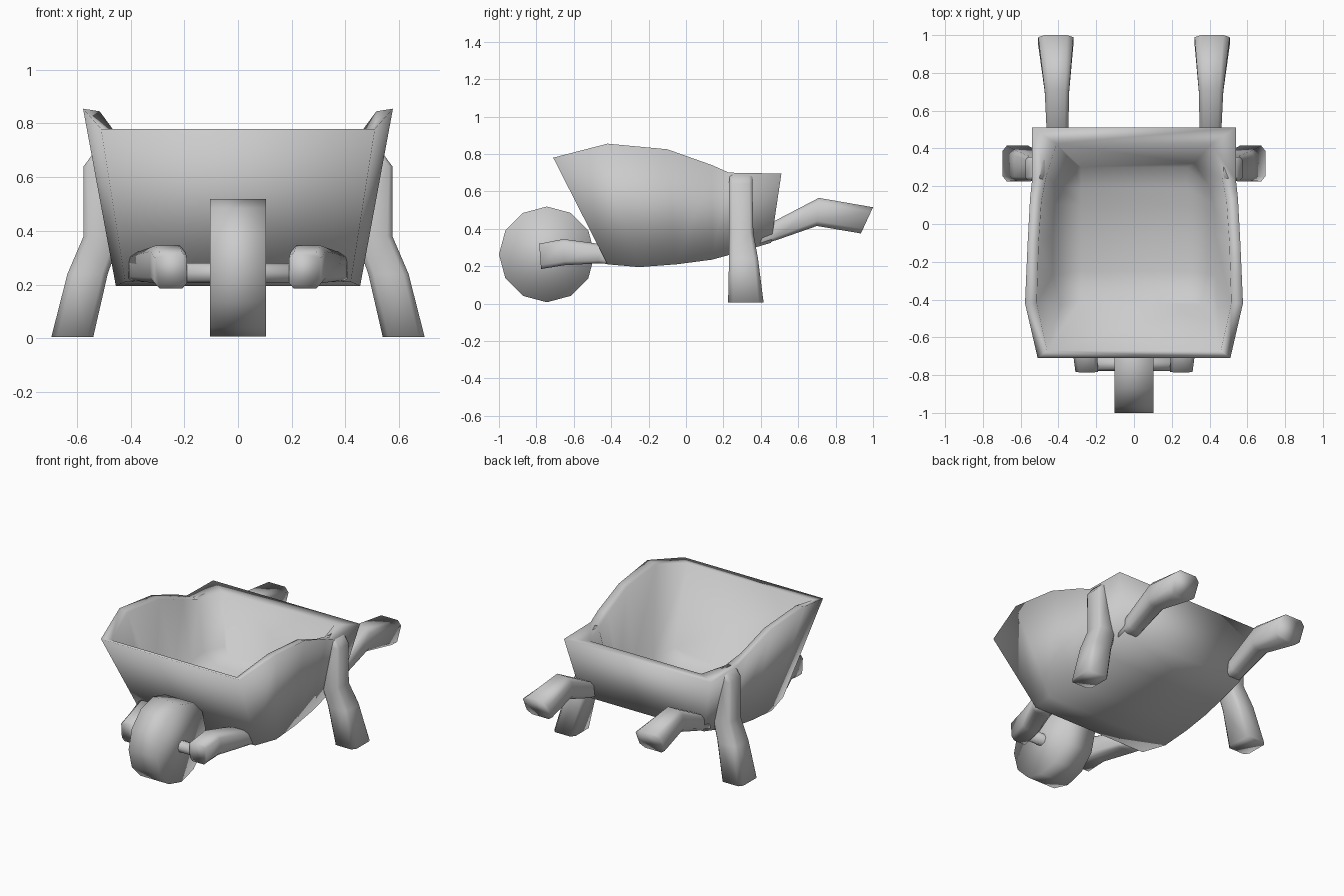
import bpy, bmesh, math
from mathutils import Vector

if "Cube" in bpy.data.objects:
    bpy.data.objects.remove(bpy.data.objects["Cube"])


def smooth(ob, angle=120):
    bpy.ops.object.select_all(action='DESELECT')
    ob.select_set(True)
    bpy.context.view_layer.objects.active = ob
    bpy.ops.object.shade_smooth_by_angle(angle=math.radians(angle))


def finish(name, verts, faces):
    me = bpy.data.meshes.new(name)
    me.from_pydata([tuple(v) for v in verts], [], faces)
    bm = bmesh.new()
    bm.from_mesh(me)
    bmesh.ops.recalc_face_normals(bm, faces=bm.faces[:])
    bm.to_mesh(me)
    bm.free()
    ob = bpy.data.objects.new(name, me)
    bpy.context.collection.objects.link(ob)
    smooth(ob)


def loft(rings):
    """Vertices and side faces joining equal closed rings."""
    n = len(rings[0])
    faces = [[a * n + i, a * n + (i + 1) % n, (a + 1) * n + (i + 1) % n, (a + 1) * n + i]
             for a in range(len(rings) - 1) for i in range(n)]
    return [v for r in rings for v in r], faces


def limb(name, stations, c):
    """Pair of mirrored chamfered bars; station = x centre, half width, two (y, z) side points."""
    shape = [(1, -c), (1, c), (c, 1), (-c, 1), (-1, c), (-1, -c), (-c, -1), (c, -1)]
    for side, sx in (("right", 1), ("left", -1)):
        rings = []
        for x, hw, p, q in stations:
            lo, hi = Vector((0, *p)), Vector((0, *q))
            mid, half = (lo + hi) / 2, (hi - lo) / 2
            rings.append([mid + half * v + Vector((sx * (x + hw * u), 0, 0)) for u, v in shape])
        verts, faces = loft(rings)
        n = len(verts)
        faces += [list(range(8)), list(range(n - 8, n))]
        finish(f"{side}_{name}", verts, faces)


# Tub: outer top (y, z, half width), outer bottom (y, z, half width),
# inner top y, inner floor y, inner half widths at rim and at wall foot
tub = [
    ((-0.71, 0.78, 0.51), (-0.42, 0.21, 0.42), -0.67, -0.40, 0.46, 0.39),
    ((-0.42, 0.855, 0.577), (-0.25, 0.195, 0.455), -0.42, -0.25, 0.515, 0.43),
    ((-0.10, 0.825, 0.563), (-0.05, 0.21, 0.455), -0.10, -0.05, 0.505, 0.43),
    ((0.14, 0.74, 0.55), (0.14, 0.235, 0.45), 0.12, 0.10, 0.49, 0.42),
    ((0.23, 0.70, 0.54), (0.25, 0.265, 0.45), 0.25, 0.19, 0.465, 0.40),
    ((0.51, 0.695, 0.54), (0.455, 0.325, 0.45), 0.425, 0.30, 0.41, 0.32),
]
rings = []
for (ty, tz, tw), (by, bz, bw), iy, fy, iw, lw in tub:
    fz = min(bz + 0.05, 0.33)
    k = 0.06 / (tz - fz)
    half = [(bw, by, bz), (tw, ty, tz), (iw, iy, tz - 0.01),
            (lw, fy + (iy - fy) * k, fz + 0.06), (0.28, fy, fz)]
    rings.append([Vector(p) for p in half] + [Vector((-x, y, z)) for x, y, z in reversed(half)])
verts, faces = loft(rings)
for o in (0, len(verts) - 10):
    faces += [[o + i for i in f] for f in ((0, 1, 8, 9), (1, 2, 7, 8), (2, 3, 4, 5, 6, 7))]
finish("tub", verts, faces)

# Legs, handles and the front arms holding the axle
limb("leg", [
    (0.617, 0.078, (0.225, 0.005), (0.415, 0.005)),
    (0.56, 0.075, (0.23, 0.24), (0.385, 0.24)),
    (0.505, 0.07, (0.23, 0.38), (0.36, 0.38)),
    (0.53, 0.045, (0.23, 0.64), (0.355, 0.64)),
    (0.505, 0.03, (0.235, 0.695), (0.355, 0.69)),
], 0.72)
limb("handle", [
    (0.405, 0.055, (0.39, 0.31), (0.43, 0.41)),
    (0.405, 0.057, (0.50, 0.345), (0.48, 0.445)),
    (0.408, 0.065, (0.70, 0.415), (0.71, 0.565)),
    (0.414, 0.093, (0.935, 0.375), (1.0, 0.515)),
], 0.65)
limb("front_arm", [
    (0.25, 0.06, (-0.775, 0.185), (-0.785, 0.32)),
    (0.262, 0.065, (-0.65, 0.205), (-0.655, 0.345)),
    (0.335, 0.07, (-0.47, 0.215), (-0.455, 0.318)),
    (0.35, 0.06, (-0.38, 0.21), (-0.40, 0.25)),
], 0.7)

# Wheel and axle
for name, sides, r, length, y, z in (("wheel", 12, 0.256, 0.208, -0.744, 0.263),
                                     ("axle", 8, 0.038, 0.44, -0.74, 0.243)):
    bpy.ops.mesh.primitive_cylinder_add(vertices=sides, radius=r, depth=length,
                                        location=(0, y, z), rotation=(0, math.pi / 2, 0))
    ob = bpy.context.object
    ob.name = name
    smooth(ob)
